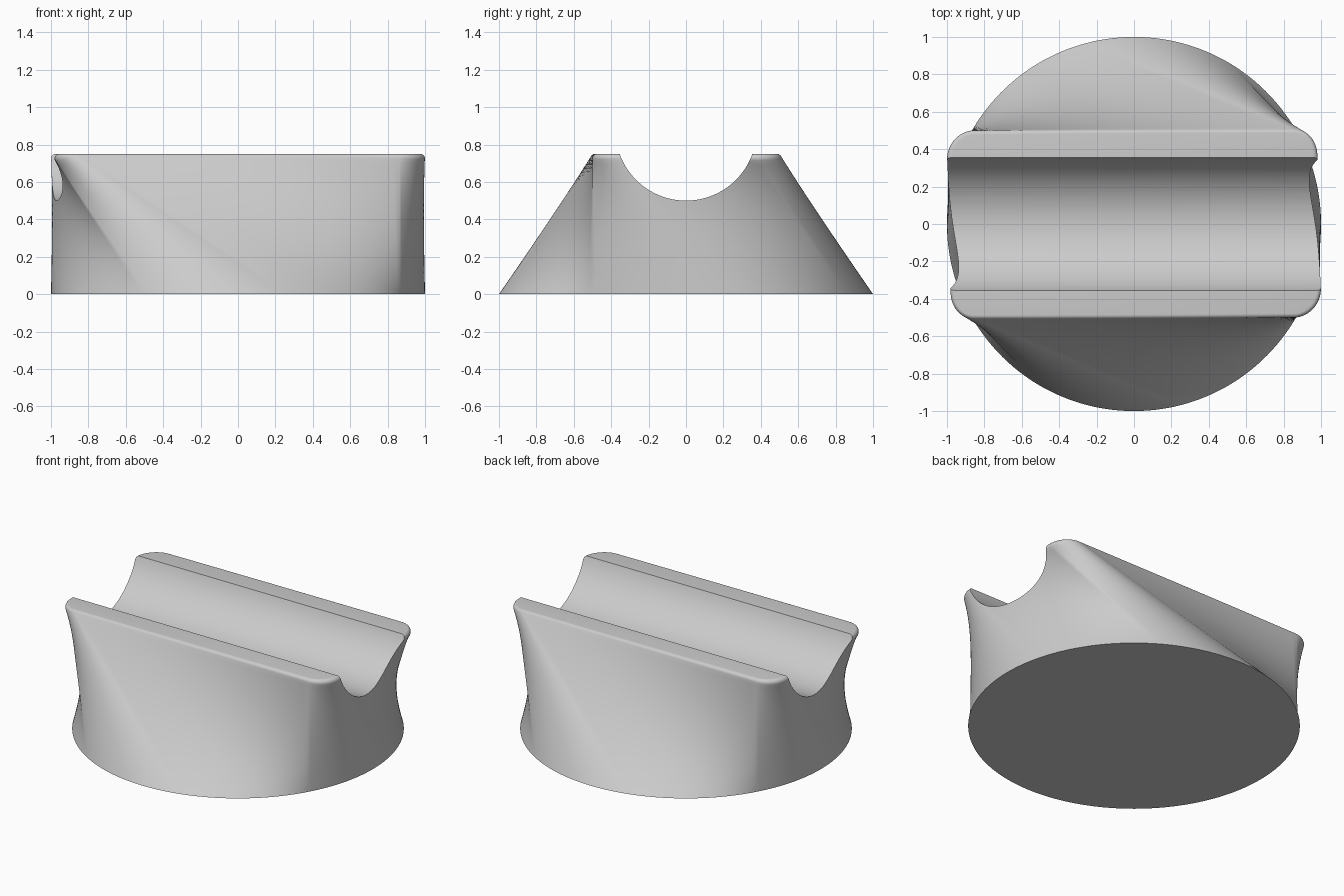
import bpy
import bmesh
from math import sin, cos, tan, acos, pi, radians
from mathutils import Vector, Matrix

if "Cube" in bpy.data.objects:
    bpy.data.objects.remove(bpy.data.objects["Cube"], do_unlink=True)

HEIGHT, HALF_X, HALF_Y, CORNER = 0.75, 1.0, 0.5, 0.135
GROOVE_R, GROOVE_Z = 0.377, 0.877
FILLET = 0.023
STEPS = 40


def loft_pairs():
    """Rounded rectangle points with normals, each paired with a foot circle point.
    Every corner arc and every straight side takes an eighth of the circle."""
    cx, cy = HALF_X - CORNER, HALF_Y - CORNER
    centres = [Vector((cx, -cy)), Vector((cx, cy)), Vector((-cx, cy)), Vector((-cx, -cy))]
    pairs = []
    for k, centre in enumerate(centres):
        span = centres[(k + 1) % 4] - centre
        for part in range(2):
            for i in range(STEPS):
                f = i / STEPS
                turn = (k - 1 + (f if part == 0 else 1)) * pi / 2
                n = Vector((cos(turn), sin(turn)))
                p = centre + n * CORNER + (span * f if part else Vector((0, 0)))
                a = radians(-30) + (2 * k + part + f) * pi / 4
                pairs.append((p, n, Vector((cos(a), sin(a)))))
    return pairs


def section(p, n, foot):
    """Heights and positions from foot to top, ending in a rolled rim fillet."""
    along = Vector((-n.y, n.x))
    rule = foot - p
    side = Vector((rule.dot(n), -HEIGHT)).normalized()
    half = acos(-side.x) / 2
    reach = FILLET / tan(half)
    stop = 1 + reach * side.y / HEIGHT
    points = []
    for j in range(33):
        t = stop * j / 32
        q = foot * (1 - t) + p * t
        points.append((q.x, q.y, t * HEIGHT))
    # Fillet arc between the side and the flat top
    centre = Vector((-reach, -FILLET))
    first = side * reach - centre
    sweep = pi - 2 * half
    for j in range(1, 7):
        spin = sweep * j / 6
        v = centre + Vector((first.x * cos(spin) - first.y * sin(spin),
                             first.x * sin(spin) + first.y * cos(spin)))
        q = p + n * v.x + along * (rule.dot(along) * -v.y / HEIGHT)
        points.append((q.x, q.y, HEIGHT + v.y))
    return points


# Body: a round foot lofted with a twist to the rounded rectangular top
bm = bmesh.new()
columns = [[bm.verts.new(c) for c in section(*pair)] for pair in loft_pairs()]
for i, right in enumerate(columns):
    left = columns[i - 1]
    for j in range(len(right) - 1):
        bm.faces.new((left[j], right[j], right[j + 1], left[j + 1]))
bm.faces.new([c[0] for c in reversed(columns)])
bm.faces.new([c[-1] for c in columns])
mesh = bpy.data.meshes.new("cradle_block")
bm.to_mesh(mesh)
bm.free()
body = bpy.data.objects.new("cradle_block", mesh)
bpy.context.collection.objects.link(body)

# Cutter for the round groove along x
bm = bmesh.new()
bmesh.ops.create_cone(bm, cap_ends=True, segments=128, radius1=GROOVE_R, radius2=GROOVE_R,
                      depth=3, matrix=Matrix.Translation((0, 0, GROOVE_Z))
                      @ Matrix.Rotation(pi / 2, 4, "Y"))
cutter_mesh = bpy.data.meshes.new("groove_cutter")
bm.to_mesh(cutter_mesh)
bm.free()
cutter = bpy.data.objects.new("groove_cutter", cutter_mesh)
cutter.hide_render = True
bpy.context.collection.objects.link(cutter)

cut = body.modifiers.new("groove", "BOOLEAN")
cut.operation = "DIFFERENCE"
cut.solver = "EXACT"
cut.object = cutter
bpy.context.view_layer.objects.active = body
body.select_set(True)
bpy.ops.object.modifier_apply(modifier=cut.name)
bpy.data.objects.remove(cutter, do_unlink=True)

# Single grey finish
grey = bpy.data.materials.new("plain_grey")
grey.use_nodes = True
colour = (0.6, 0.6, 0.6, 1)
grey.diffuse_color = colour
grey.node_tree.nodes["Principled BSDF"].inputs["Base Color"].default_value = colour
body.data.materials.clear()
body.data.materials.append(grey)

bpy.ops.object.select_all(action="DESELECT")
body.select_set(True)
bpy.ops.object.shade_smooth_by_angle(angle=radians(35))
